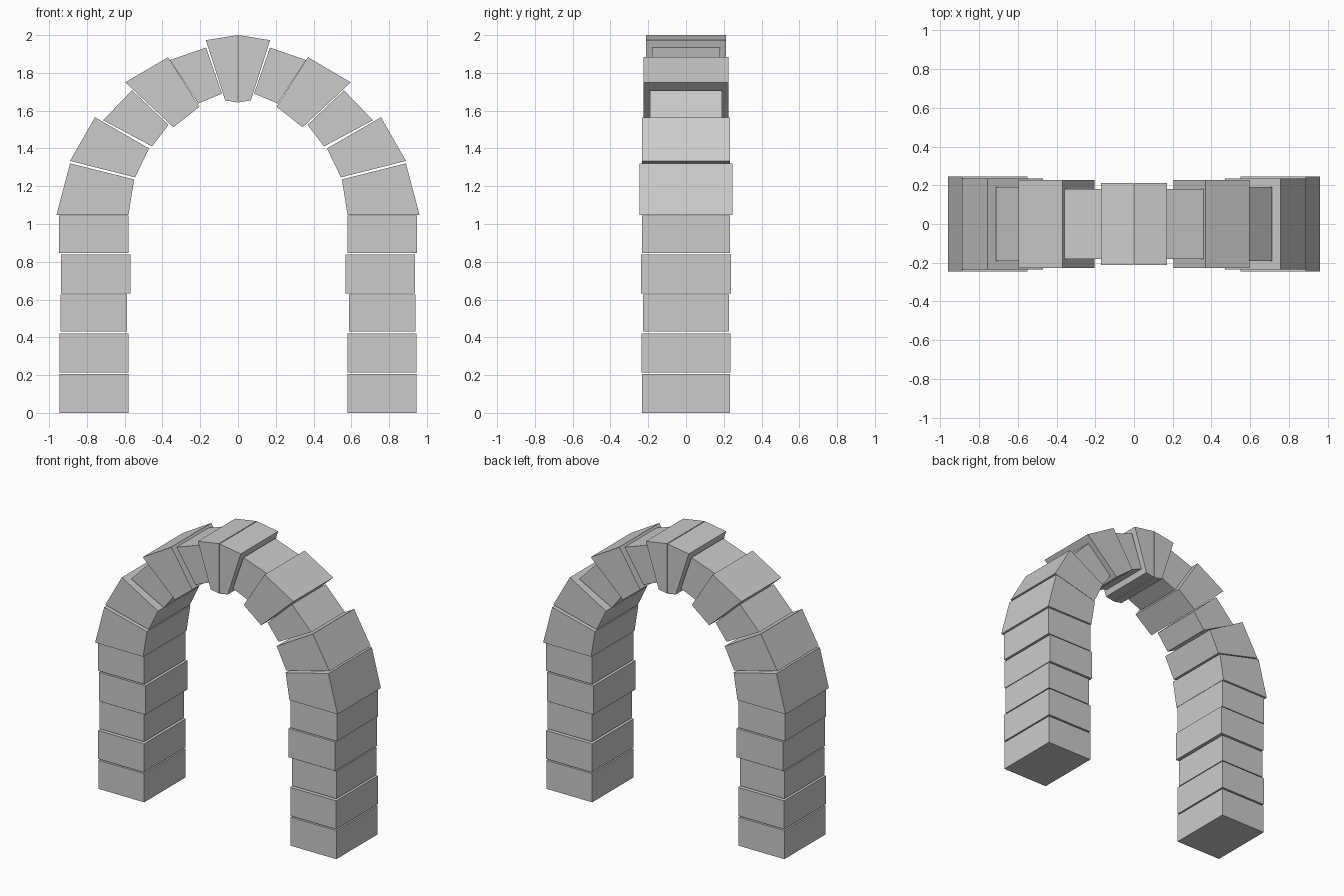
import bpy, bmesh

if "Cube" in bpy.data.objects:
    bpy.data.objects.remove(bpy.data.objects["Cube"])


def stone(name, profile, half_depth):
    """Extrude an x-z outline along y and mirror it to the other side of the arch."""
    bm = bmesh.new()
    front = [bm.verts.new((x, -half_depth, z)) for x, z in profile]
    face = bm.faces.new(front)
    ext = bmesh.ops.extrude_face_region(bm, geom=[face])
    moved = [v for v in ext["geom"] if isinstance(v, bmesh.types.BMVert)]
    bmesh.ops.translate(bm, verts=moved, vec=(0, 2 * half_depth, 0))
    bmesh.ops.recalc_face_normals(bm, faces=bm.faces)
    mesh = bpy.data.meshes.new(name)
    bm.to_mesh(mesh)
    bm.free()
    obj = bpy.data.objects.new(name, mesh)
    bpy.context.collection.objects.link(obj)
    mirror = obj.modifiers.new("Mirror", "MIRROR")
    mirror.use_mirror_merge = False


# Pillar blocks: inner x, outer x, bottom z, top z, half depth
pillar = [
    (0.58, 0.944, 0.0, 0.205, 0.234),
    (0.58, 0.944, 0.215, 0.419, 0.236),
    (0.587, 0.939, 0.43, 0.626, 0.228),
    (0.568, 0.937, 0.632, 0.839, 0.238),
    (0.58, 0.947, 0.846, 1.046, 0.234),
]
for i, (x0, x1, z0, z1, d) in enumerate(pillar, 1):
    stone(f"pillar_block_{i}", [(x0, z0), (x1, z0), (x1, z1), (x0, z1)], d)

# Wedge stones of the arch: half depth, then inner/outer bottom and outer/inner top
wedges = [
    (0.246, [(0.58, 1.048), (0.961, 1.048), (0.889, 1.321), (0.55, 1.236)]),
    (0.234, [(0.545, 1.247), (0.889, 1.334), (0.757, 1.565), (0.471, 1.40)]),
    (0.190, [(0.455, 1.411), (0.714, 1.549), (0.561, 1.708), (0.368, 1.525)]),
    (0.226, [(0.342, 1.512), (0.597, 1.75), (0.37, 1.883), (0.204, 1.621)]),
    (0.180, [(0.21, 1.638), (0.36, 1.868), (0.169, 1.934), (0.085, 1.69)]),
]
for i, (d, profile) in enumerate(wedges, 1):
    stone(f"arch_stone_{i}", profile, d)

# Two-part keystone at the crown
stone("keystone_half",
      [(0.003, 1.643), (0.068, 1.655), (0.17, 1.973), (0.003, 2.0)], 0.212)
